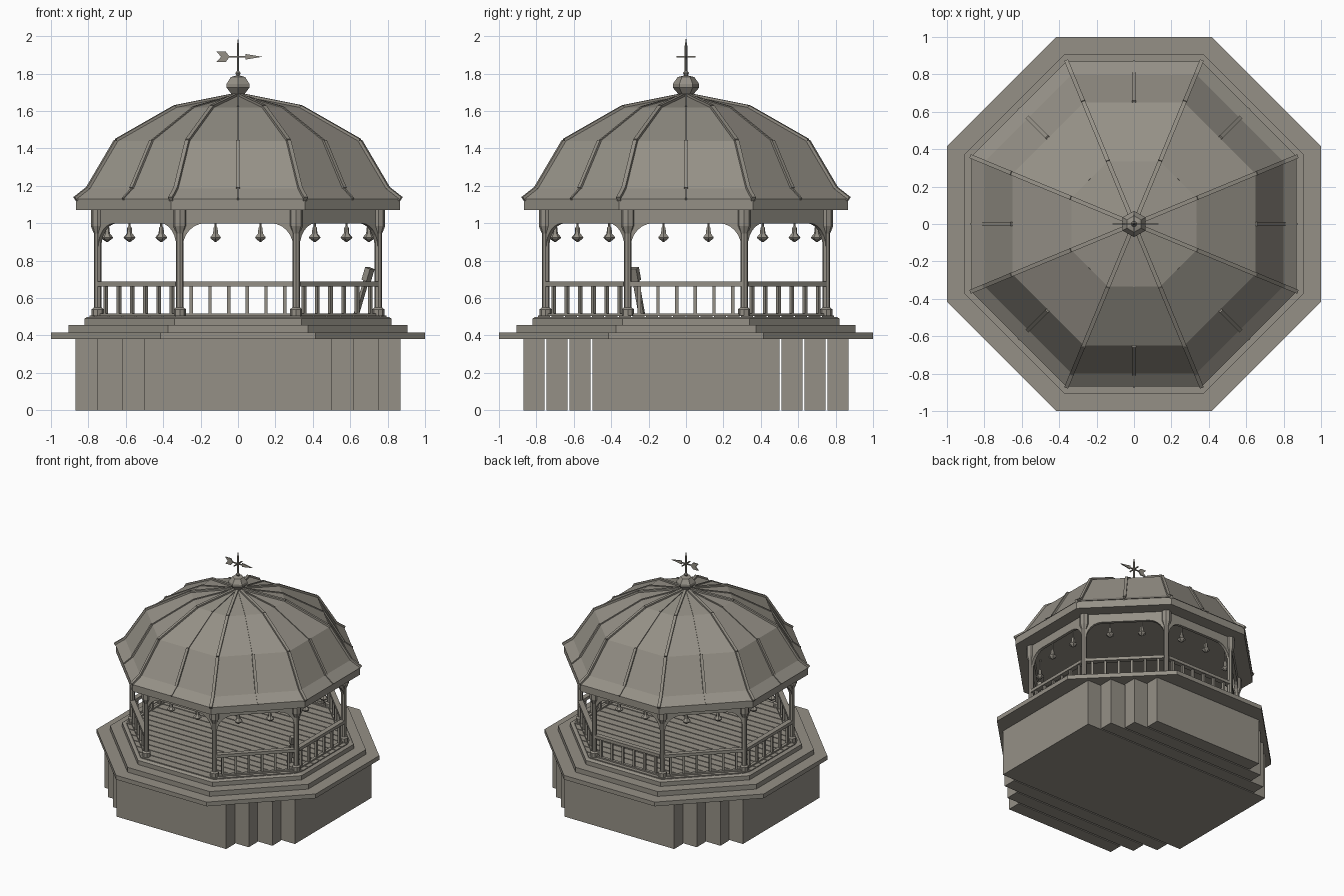
import bpy, bmesh, math
from mathutils import Matrix, Vector

cube = bpy.data.objects.get("Cube")
if cube:
    bpy.data.objects.remove(cube, do_unlink=True)

mat = bpy.data.materials.new("weathered grey wood")
mat.use_nodes = True
COLOUR = (0.3, 0.28, 0.24, 1)
mat.diffuse_color = COLOUR
bsdf = next(n for n in mat.node_tree.nodes if n.type == 'BSDF_PRINCIPLED')
bsdf.inputs["Base Color"].default_value = COLOUR
bsdf.inputs["Roughness"].default_value = 0.8

T = Matrix.Translation
TAN = math.tan(math.pi / 8)
POST = 0.75      # distance from centre to the line of the posts
FLOOR = 0.505


def side(k):
    """Frame of one octagon side; side 0 is the front, outward is -y."""
    return Matrix.Rotation(k * math.pi / 4, 4, 'Z')


def finish(name, bm):
    bmesh.ops.recalc_face_normals(bm, faces=bm.faces)
    mesh = bpy.data.meshes.new(name)
    bm.to_mesh(mesh)
    bm.free()
    mesh.materials.append(mat)
    obj = bpy.data.objects.new(name, mesh)
    bpy.context.collection.objects.link(obj)
    return obj


def box(bm, lo, hi, m=Matrix()):
    lo, hi = Vector(lo), Vector(hi)
    size = Matrix.Diagonal((*(hi - lo), 1))
    bmesh.ops.create_cube(bm, size=1, matrix=m @ T((lo + hi) / 2) @ size)


def lathe(bm, profile, n, m=Matrix()):
    """Stack n-sided rings of (flat-to-centre distance, height)."""
    rings = []
    for r, z in profile:
        rad = r / math.cos(math.pi / n)
        rings.append([bm.verts.new(m @ Vector((
            rad * math.cos((i + 0.5) * math.tau / n),
            rad * math.sin((i + 0.5) * math.tau / n), z))) for i in range(n)])
    for a, b in zip(rings, rings[1:]):
        for i in range(n):
            j = (i + 1) % n
            bm.faces.new((a[i], a[j], b[j], b[i]))
    bm.faces.new(rings[0])
    bm.faces.new(rings[-1])


def prism(bm, outline, y0, y1, m=Matrix()):
    """Extrude an (x, z) outline along y."""
    a = [bm.verts.new(m @ Vector((x, y0, z))) for x, z in outline]
    b = [bm.verts.new(m @ Vector((x, y1, z))) for x, z in outline]
    bm.faces.new(a)
    bm.faces.new(b)
    for i in range(len(a)):
        j = (i + 1) % len(a)
        bm.faces.new((a[i], a[j], b[j], b[i]))


# Foundation: rows of blocks that step in at the corners
bm = bmesh.new()
box(bm, (-0.87, -0.5, 0), (0.87, 0.5, 0.38))
for i, half in enumerate((0.75, 0.62, 0.5)):
    for s in (-1, 1):
        y0, y1 = 0.51 + 0.123 * i, 0.622 + 0.123 * i
        box(bm, (-half, min(s * y0, s * y1), 0), (half, max(s * y0, s * y1), 0.38))
finish("foundation", bm)

# Three octagonal steps
bm = bmesh.new()
lathe(bm, [(1.0, 0.38), (1.0, 0.415)], 8)
lathe(bm, [(0.905, 0.415), (0.905, 0.455)], 8)
lathe(bm, [(0.82, 0.455), (0.82, 0.49), (0.805, 0.5)], 8)
finish("steps", bm)

# Deck planks running left to right, trimmed to the octagon
bm = bmesh.new()
COUNT, DECK = 22, 0.795
pitch = 2 * DECK / COUNT
for i in range(COUNT):
    y0 = -DECK + i * pitch + 0.004
    y1 = y0 + pitch - 0.008
    w0, w1 = (min(DECK, DECK * (1 + TAN) - abs(y)) for y in (y0, y1))
    low = [bm.verts.new((x, y, 0.495)) for x, y in
           ((-w0, y0), (w0, y0), (w1, y1), (-w1, y1))]
    face = bm.faces.new(low)
    ext = bmesh.ops.extrude_face_region(bm, geom=[face])
    top = [v for v in ext["geom"] if isinstance(v, bmesh.types.BMVert)]
    bmesh.ops.translate(bm, verts=top, vec=(0, 0, 0.012))
finish("deck_planks", bm)

# Posts with base blocks and flared capitals
bm = bmesh.new()
for k in range(8):
    m = side(k) @ T((POST * TAN, -POST, 0)) @ Matrix.Rotation(math.pi / 8, 4, 'Z')
    lathe(bm, [(0.03, FLOOR), (0.03, 0.54), (0.019, 0.55), (0.019, 0.945),
               (0.034, 0.985), (0.034, 1.07)], 8, m)
finish("posts", bm)

# Arched valance between the posts
bm = bmesh.new()
HALF = POST * TAN - 0.015
arc = [(HALF - 0.12 * (1 - math.cos(a)), 0.87 + 0.13 * math.sin(a))
       for a in (i * math.pi / 12 for i in range(7))]
arch = [(HALF + 0.015, 1.07), (HALF + 0.015, 0.87)] + arc
arch += [(-x, z) for x, z in reversed(arch)]
for k in range(8):
    prism(bm, arch, -POST - 0.012, -POST + 0.012, side(k))
finish("arched_valance", bm)

# Railings on every side but the front
bm = bmesh.new()
for k in range(1, 8):
    box(bm, (-HALF, -POST - 0.02, 0.663), (HALF, -POST + 0.02, 0.688), side(k))
    box(bm, (-HALF, -POST - 0.012, FLOOR), (HALF, -POST + 0.012, 0.518), side(k))
    for i in range(6):
        x = (i - 2.5) * 0.1
        box(bm, (x - 0.009, -POST - 0.009, 0.51), (x + 0.009, -POST + 0.009, 0.67), side(k))
finish("railings", bm)

# Hanging lamps, two on each side
bm = bmesh.new()
for k in range(8):
    for x in (-0.12, 0.12):
        lathe(bm, [(0.005, 1.07), (0.005, 0.985), (0.011, 0.975), (0.013, 0.945),
                   (0.028, 0.925), (0.025, 0.918), (0.004, 0.9)], 6,
              side(k) @ T((x, -0.7, 0)))
finish("hanging_lamps", bm)

# Faceted dome roof with an upright eave board
ROOF = [(0.87, 1.13), (0.8, 1.185), (0.65, 1.44), (0.335, 1.62), (0.01, 1.685)]
bm = bmesh.new()
lathe(bm, [(0.865, 1.07), (0.865, 1.13)] + ROOF, 8)
finish("dome_roof", bm)

# Ribs over the corners and the middle of each roof side
bm = bmesh.new()
for k in range(16):
    corner = k % 2
    stretch = 1 / math.cos(math.pi / 8) if corner else 1
    pts = [(r * stretch, z) for r, z in ROOF]
    m = side(k / 2)
    for i, ((r0, z0), (r1, z1)) in enumerate(zip(pts, pts[1:])):
        lift = 0.012 if i == 1 or corner else 0.006
        width = 0.011 if i == 1 or corner else 0.006
        d = Vector((r0 - r1, z1 - z0)).normalized()
        ox, oz = d.y * lift, d.x * lift
        quad = [(r0 - ox, z0 - oz), (r0 + ox, z0 + oz),
                (r1 + ox, z1 + oz), (r1 - ox, z1 - oz)]
        prism(bm, quad, -width, width, m @ Matrix.Rotation(-math.pi / 2, 4, 'Z'))
finish("roof_ribs", bm)

# Finial ball and spire
bm = bmesh.new()
lathe(bm, [(0.03, 1.67), (0.035, 1.69), (0.061, 1.725), (0.061, 1.745),
           (0.038, 1.782), (0.008, 1.79), (0.014, 1.803), (0.006, 1.815),
           (0.006, 1.95), (0.001, 1.985)], 6)
finish("finial", bm)

# Weather vane: arrow pointing to +x and a cross bar
bm = bmesh.new()
box(bm, (-0.08, -0.004, 1.886), (0.06, 0.004, 1.894))
prism(bm, [(0.04, 1.905), (0.13, 1.89), (0.04, 1.875)], -0.004, 0.004)
prism(bm, [(-0.115, 1.917), (-0.065, 1.917), (-0.045, 1.89), (-0.065, 1.863),
           (-0.115, 1.863), (-0.09, 1.89)], -0.004, 0.004)
box(bm, (-0.004, -0.05, 1.886), (0.004, 0.05, 1.894))
finish("weather_vane", bm)

# Broom leaning against the railing
bm = bmesh.new()
foot, tip = Vector((0.63, -0.235, FLOOR)), Vector((0.705, -0.28, 0.76))
axis = tip - foot
m = T(foot) @ axis.to_track_quat('Z', 'Y').to_matrix().to_4x4()
length = axis.length
box(bm, (-0.016, -0.008, 0), (0.016, 0.008, length - 0.06), m)
box(bm, (-0.024, -0.016, length - 0.07), (0.024, 0.016, length), m)
finish("leaning_broom", bm)
